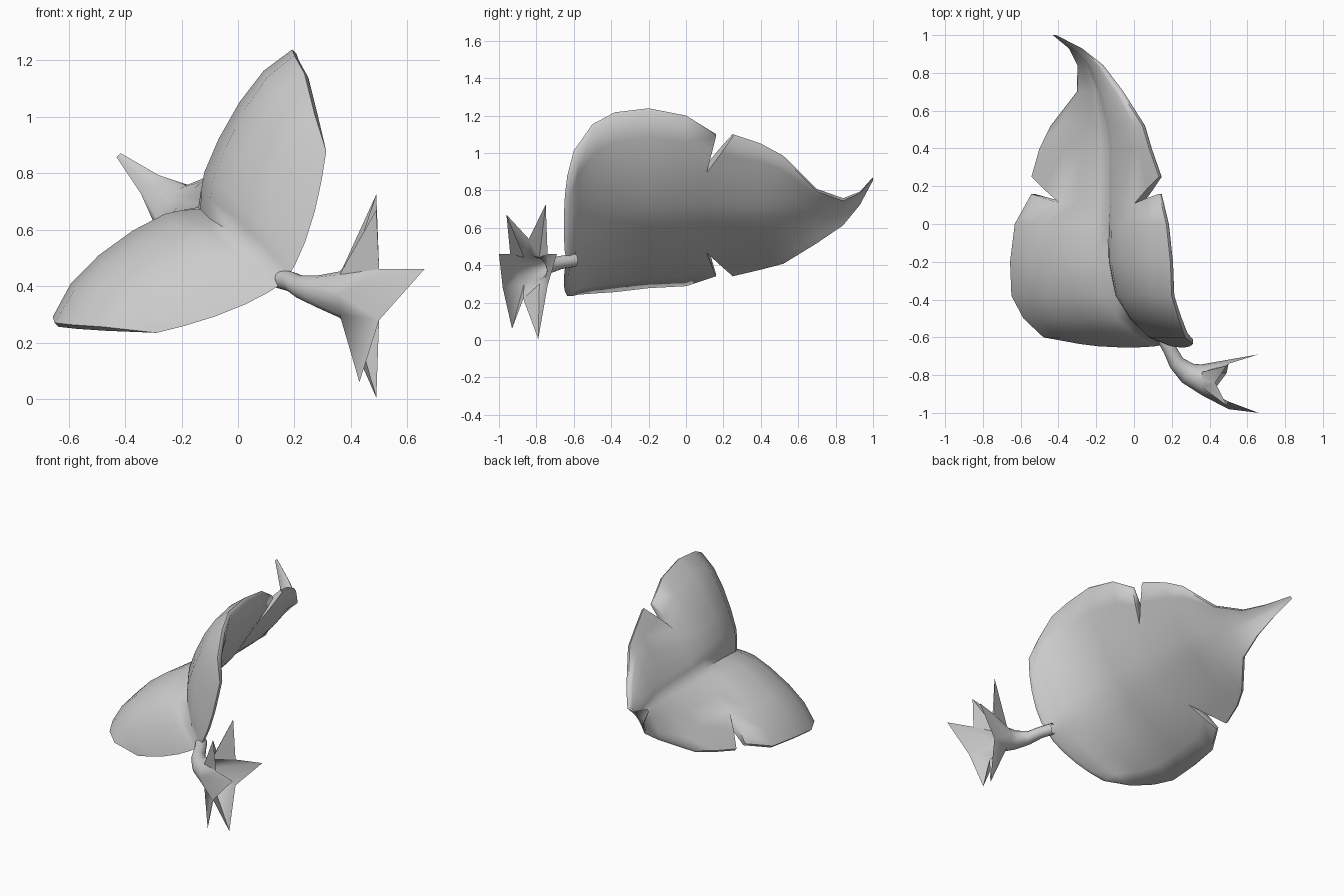
import bpy, bmesh, math
from mathutils import Vector

if "Cube" in bpy.data.objects:
    bpy.data.objects.remove(bpy.data.objects["Cube"])

grey = bpy.data.materials.new("soft grey")
grey.diffuse_color = (0.6, 0.6, 0.6, 1)
grey.use_nodes = True
grey.node_tree.nodes["Principled BSDF"].inputs["Base Color"].default_value = grey.diffuse_color


def add_object(name, bm):
    mesh = bpy.data.meshes.new(name)
    bm.to_mesh(mesh)
    bm.free()
    obj = bpy.data.objects.new(name, mesh)
    bpy.context.collection.objects.link(obj)
    mesh.materials.append(grey)
    return obj


def shade(obj, angle):
    bpy.ops.object.select_all(action='DESELECT')
    obj.select_set(True)
    bpy.context.view_layer.objects.active = obj
    bpy.ops.object.shade_smooth_by_angle(angle=math.radians(angle))


# Leaf: stations along y, tilted 45 degrees so "across" runs up and to the right
# y, rib across/height, upper edge across/height, lower edge across/height,
# bulge beside the rib, depth of the underside, y shift of the underside
FRONT = [
    (-.635, .03, -.40, .46, -.18, -.42, -.21, .00, .00, .025),
    (-.60, .03, -.28, .525, -.055, -.54, -.06, .075, .02, .02),
    (-.50, .02, -.15, .60, .07, -.61, .02, .10, .06, .01),
    (-.38, .0, -.06, .62, .14, -.65, .07, .10, .07, 0),
    (-.20, .0, -.01, .63, .16, -.64, .09, .095, .07, 0),
    (.0, .0, .0, .587, .148, -.615, .08, .07, .06, 0),
    (.11, .0, .0, .49, .105, -.515, .055, .035, .03, 0)]
BACK = [
    FRONT[-1],
    (.40, .0, .0, .417, .106, -.46, .05, .025, .03, 0),
    (.52, .0, .015, .346, .085, -.396, .03, .02, .03, 0),
    (.70, -.02, .05, .14, .04, -.22, .01, .01, .025, 0),
    (.84, -.05, .10, .03, .08, -.15, .075, .005, .02, 0),
    (.93, -.06, .20, -.02, .18, -.11, .18, .0, .01, 0),
    (1.0, -.07, .33, -.06, .33, -.08, .33, .0, .005, 0)]
COLUMNS = [0, .08, .16, .35, .58, .8, 1]
HUMP = [0, .45, .75, 1, 1, .7, 0]
S = math.sqrt(.5)


def leaf_row(bm, row, slit, under):
    """One line of vertices across the leaf; slit pushes the outer ends along y."""
    y, rt, rn, ta, na, tb, nb, bulge, depth, shift = row
    verts = []
    for i in range(-6, 7):
        k = abs(i)
        u = COLUMNS[k]
        te, ne = (ta, na) if i > 0 else (tb, nb)
        t = rt + (te - rt) * u
        yy = y + slit * max(0, (u - .58) / .42)
        if y < -.62:
            yy -= .018 * HUMP[k]
        if under:
            low, rim = rn - depth, ne - min(.02, depth)
            n = low + (rim - low) * u ** (1.5 + depth * 5)
            yy += shift
        else:
            n = rn + (ne - rn) * u ** 1.5 + bulge * HUMP[k]
        verts.append(bm.verts.new((-.14 + (t - n) * S, yy, .68 + (t + n) * S)))
    return verts


bm = bmesh.new()
ENDS = [0, 1, 10, 11]
for rows, slit_row, slit in ((FRONT, 6, .05), (BACK, 0, .14)):
    top, low = [[leaf_row(bm, r, slit if i == slit_row else 0, under)
                 for i, r in enumerate(rows)] for under in (False, True)]
    # upper and under surfaces
    for grid in (top, low):
        for a, b in zip(grid, grid[1:]):
            for i in range(12):
                bm.faces.new((a[i], a[i + 1], b[i + 1], b[i]))
    # rim along both sides, the closed end and the notches
    for j in range(len(rows) - 1):
        for i in (0, 12):
            bm.faces.new((top[j][i], top[j + 1][i], low[j + 1][i], low[j][i]))
    for j, cols in ((slit_row, ENDS), (6 - slit_row, range(12))):
        for i in cols:
            bm.faces.new((top[j][i], top[j][i + 1], low[j][i + 1], low[j][i]))
bmesh.ops.remove_doubles(bm, verts=bm.verts, dist=.0005)
bmesh.ops.recalc_face_normals(bm, faces=bm.faces)
shade(add_object("leaf", bm), 75)

# Stem flaring into a six-pointed star
PATH = [((.15, -.595, .425), .035), ((.19, -.665, .415), .036), ((.225, -.735, .395), .042),
        ((.285, -.79, .38), .058), ((.36, -.825, .37), .082)]
STAR = [(.66, -.69, .46), (.50, -.74, .46), (.49, -.75, .725), (.43, -.84, .54),
        (.49, -.96, .67), (.50, -.94, .46), (.66, -1.0, .46), (.50, -.98, .28),
        (.43, -.93, .06), (.43, -.87, .22), (.49, -.79, .005), (.50, -.74, .29)]
bm = bmesh.new()
rings = []
for i, (p, r) in enumerate(PATH):
    tangent = Vector(PATH[min(i + 1, 4)][0]) - Vector(PATH[max(i - 1, 0)][0])
    tangent.z = 0
    tangent.normalize()
    if i == 4:
        tangent = Vector((1, 0, 0))
    side = Vector((-tangent.y, tangent.x, 0))
    rings.append([bm.verts.new(Vector(p) + r * (side * math.cos(a) + Vector((0, 0, math.sin(a)))))
                  for a in (j * math.pi / 6 for j in range(12))])
rings.append([bm.verts.new(p) for p in STAR])
for a, b in zip(rings, rings[1:]):
    for j in range(12):
        k = (j + 1) % 12
        bm.faces.new((a[j], a[k], b[k], b[j]))
bmesh.ops.triangulate(bm, faces=[f for f in bm.faces if any(v in rings[-1] for v in f.verts)])
bmesh.ops.recalc_face_normals(bm, faces=bm.faces)
shade(add_object("stem_and_star", bm), 40)
